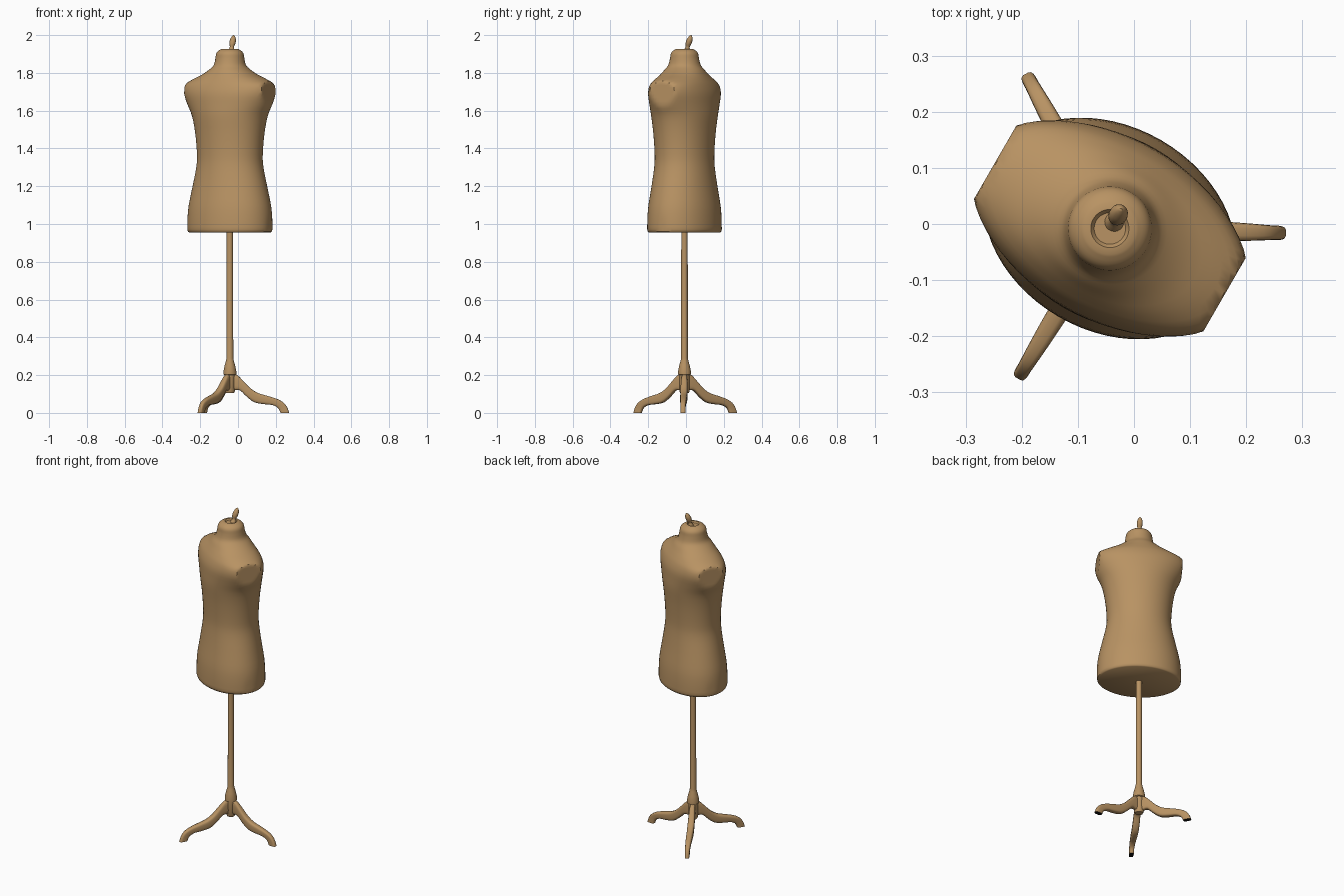
import bpy, bmesh, math
from mathutils import Vector, Matrix

if "Cube" in bpy.data.objects:
    bpy.data.objects.remove(bpy.data.objects["Cube"])

CX, CY = -0.043, -0.008          # stand axis
TURN = math.radians(-30)         # the torso is turned on its stand


def material(name, rgb):
    m = bpy.data.materials.new(name)
    m.diffuse_color = (*rgb, 1)
    m.use_nodes = True
    m.node_tree.nodes["Principled BSDF"].inputs["Base Color"].default_value = m.diffuse_color
    return m


TAN = material("tan linen", (0.48, 0.29, 0.125))
DARK = material("dark sole", (0.004, 0.004, 0.004))


def make_object(name, rings, angle=40):
    """Skin a list of closed point rings and cap both ends."""
    bm = bmesh.new()
    loops = [[bm.verts.new(p) for p in ring] for ring in rings]
    n = len(loops[0])
    for lo, hi in zip(loops, loops[1:]):
        for i in range(n):
            j = (i + 1) % n
            bm.faces.new((lo[i], lo[j], hi[j], hi[i]))
    bm.faces.new(loops[0][::-1])
    bm.faces.new(loops[-1])
    bmesh.ops.recalc_face_normals(bm, faces=bm.faces)
    me = bpy.data.meshes.new(name)
    bm.to_mesh(me)
    bm.free()
    me.materials.append(TAN)
    ob = bpy.data.objects.new(name, me)
    bpy.context.collection.objects.link(ob)
    bpy.ops.object.select_all(action='DESELECT')
    ob.select_set(True)
    bpy.context.view_layer.objects.active = ob
    bpy.ops.object.shade_smooth_by_angle(angle=math.radians(angle))
    return ob


def refine(rows, steps=3):
    """Catmull-Rom smoothing between profile rows."""
    out = []
    for i in range(len(rows) - 1):
        p0, p1 = rows[max(i - 1, 0)], rows[i]
        p2, p3 = rows[i + 1], rows[min(i + 2, len(rows) - 1)]
        for s in range(steps):
            t = s / steps
            out.append([0.5 * (2 * b + (c - a) * t + (2 * a - 5 * b + 4 * c - d) * t * t
                               + (3 * b - a - 3 * c + d) * t ** 3)
                        for a, b, c, d in zip(p0, p1, p2, p3)])
    return out + [list(rows[-1])]


def oval(z, a, b, n=48, limit=9.0):
    """Oval ring; limit cuts the sides flat."""
    return [Vector((max(-limit, min(limit, a * math.cos(2 * math.pi * k / n))),
                    b * math.sin(2 * math.pi * k / n), z)) for k in range(n)]


def place(ob, turn=0.0):
    ob.data.transform(Matrix.Translation((CX, CY, 0)) @ Matrix.Rotation(turn, 4, 'Z'))


# Torso with flat armholes and neck: height, half width, half depth
body = [(0.972, 0.238, 0.182), (1.03, 0.237, 0.181), (1.1, 0.230, 0.176),
        (1.2, 0.208, 0.162), (1.3, 0.186, 0.151), (1.37, 0.182, 0.149),
        (1.48, 0.192, 0.155), (1.57, 0.211, 0.163), (1.63, 0.240, 0.163),
        (1.69, 0.268, 0.160), (1.735, 0.265, 0.147), (1.765, 0.215, 0.132),
        (1.79, 0.158, 0.118), (1.815, 0.115, 0.104), (1.84, 0.086, 0.087),
        (1.875, 0.077, 0.077), (1.9, 0.073, 0.073), (1.915, 0.063, 0.063),
        (1.926, 0.046, 0.046)]
rows = [(0.955, 0.228, 0.173), (0.96, 0.235, 0.179)] + refine(body)
rows += [(1.927, 0.034, 0.034), (1.919, 0.028, 0.028)]
place(make_object("torso", [oval(z, a, b, 64, 0.236) for z, a, b in rows]), TURN)

# Neck finial, leaning slightly
knob = refine([(1.905, 0.022), (1.925, 0.015), (1.938, 0.011), (1.955, 0.016),
               (1.975, 0.016), (1.992, 0.009), (2.0, 0.002)])
finial_rings = []
for z, r in knob:
    t = (z - 1.92) / 0.08
    off = Vector((CX + 0.008 + 0.012 * t, CY + 0.012 + 0.022 * t, 0))
    finial_rings.append([p + off for p in oval(z, r, r, 20)])
make_object("neck_finial", finial_rings)

# Pole with flared collar and hub
pole = [(0.105, 0.022), (0.115, 0.027), (0.2, 0.027), (0.203, 0.034), (0.22, 0.034),
        (0.25, 0.028), (0.275, 0.021), (0.29, 0.018), (0.965, 0.017)]
place(make_object("pole", [oval(z, r, r, 24) for z, r in pole]))

# Three curved legs: top edge (r, z), bottom edge (r, z), half width
leg_profile = [(0.015, 0.205, 0.015, 0.115, 0.014),
               (0.040, 0.200, 0.030, 0.120, 0.016),
               (0.075, 0.165, 0.055, 0.118, 0.018),
               (0.110, 0.130, 0.090, 0.085, 0.019),
               (0.150, 0.105, 0.130, 0.056, 0.019),
               (0.200, 0.090, 0.180, 0.046, 0.018),
               (0.250, 0.074, 0.222, 0.042, 0.016),
               (0.285, 0.054, 0.250, 0.030, 0.014),
               (0.304, 0.028, 0.262, 0.015, 0.013),
               (0.314, 0.000, 0.268, 0.000, 0.013)]
leg_rows = refine(leg_profile)
for k in range(3):
    rings = []
    for tr, tz, br, bz, w in leg_rows:
        mid = Vector(((tr + br) / 2, 0, (tz + bz) / 2))
        half = Vector(((tr - br) / 2, 0, (tz - bz) / 2))
        ring = []
        for i in range(16):               # rounded rectangle section
            a = 2 * math.pi * (i + 0.5) / 16
            c, s = math.cos(a), math.sin(a)
            side = math.copysign(abs(c) ** 0.55, c) * w
            p = mid + half * math.copysign(abs(s) ** 0.55, s) + Vector((0, side, 0))
            p.z = max(p.z, 0)
            ring.append(p)
        rings.append(ring)
    leg = make_object(f"leg_{k + 1}", rings)
    leg.data.materials.append(DARK)
    for f in leg.data.polygons:           # sole
        if f.normal.z < -0.9 and f.center.z < 0.003:
            f.material_index = 1
    place(leg, math.radians(-1.5 + 120 * k))
